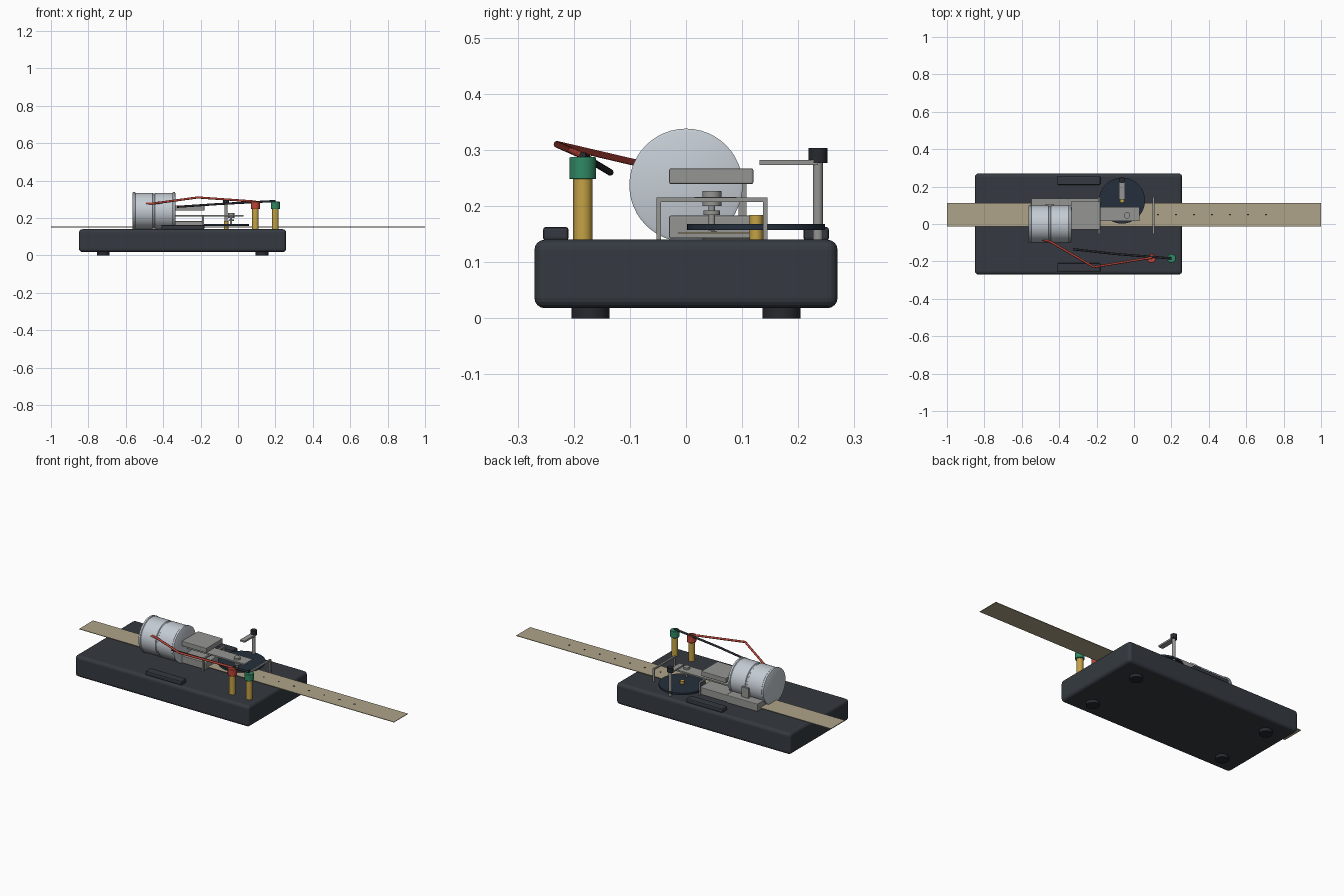
import bpy, math
from mathutils import Vector

if "Cube" in bpy.data.objects:
    bpy.data.objects.remove(bpy.data.objects["Cube"])


def mat(name, r, g, b):
    m = bpy.data.materials.new(name)
    m.diffuse_color = (r, g, b, 1)
    m.use_nodes = True
    m.node_tree.nodes["Principled BSDF"].inputs["Base Color"].default_value = m.diffuse_color
    return m


DARK = mat("charcoal", 0.035, 0.042, 0.052)
BLACK = mat("black", 0.02, 0.022, 0.028)
DISC = mat("carbon", 0.018, 0.028, 0.045)
PAPER = mat("paper", 0.42, 0.37, 0.25)
BRASS = mat("brass", 0.55, 0.36, 0.06)
RED = mat("red", 0.5, 0.06, 0.04)
GREEN = mat("green", 0.03, 0.25, 0.13)
SILVER = mat("silver", 0.55, 0.60, 0.65)
STEEL = mat("steel", 0.30, 0.30, 0.29)


def finish(o, name, m, bevel=0, segs=2):
    o.name = name
    o.data.materials.append(m)
    if bevel:
        b = o.modifiers.new("bevel", 'BEVEL')
        b.width, b.segments, b.limit_method = bevel, segs, 'ANGLE'
    return o


def box(name, x, y, z, m, bevel=0.0, segs=2):
    """Box from (min, max) pairs."""
    c = [(a + b) / 2 for a, b in (x, y, z)]
    bpy.ops.mesh.primitive_cube_add(size=1, location=c)
    o = bpy.context.object
    o.scale = [b - a for a, b in (x, y, z)]
    bpy.ops.object.transform_apply(location=False, rotation=False, scale=True)
    return finish(o, name, m, bevel, segs)


def cyl(name, x, y, z0, z1, r, m, bevel=0.0, n=32):
    bpy.ops.mesh.primitive_cylinder_add(vertices=n, radius=r, depth=z1 - z0,
                                        location=(x, y, (z0 + z1) / 2))
    bpy.ops.object.shade_smooth_by_angle()
    return finish(bpy.context.object, name, m, bevel)


def lathe_x(name, profile, centre, m, n=48):
    """Revolve (x, radius) points about an axis along x."""
    vs, fs = [], []
    for x, r in profile:
        for i in range(n):
            a = 2 * math.pi * i / n
            vs.append((x, centre[1] + r * math.cos(a), centre[2] + r * math.sin(a)))
    for k in range(len(profile) - 1):
        for i in range(n):
            j = (i + 1) % n
            fs.append((k * n + j, k * n + i, (k + 1) * n + i, (k + 1) * n + j))
    fs.append(list(range(n)))
    fs.append(list(range((len(profile) - 1) * n, len(profile) * n))[::-1])
    me = bpy.data.meshes.new(name)
    me.from_pydata(vs, [], fs)
    me.flip_normals()
    o = bpy.data.objects.new(name, me)
    bpy.context.collection.objects.link(o)
    bpy.context.view_layer.objects.active = o
    bpy.ops.object.select_all(action='DESELECT')
    o.select_set(True)
    bpy.ops.object.shade_smooth_by_angle()
    return finish(o, name, m)


def wire(name, pts, r, m):
    cu = bpy.data.curves.new(name, 'CURVE')
    cu.dimensions = '3D'
    cu.bevel_depth, cu.bevel_resolution, cu.use_fill_caps = r, 3, True
    s = cu.splines.new('POLY')
    s.points.add(len(pts) - 1)
    for p, c in zip(s.points, pts):
        p.co = (*c, 1)
    o = bpy.data.objects.new(name, cu)
    bpy.context.collection.objects.link(o)
    return finish(o, name, m)


# base block, feet and edge pads
box("base", (-0.85, 0.257), (-0.27, 0.27), (0.018, 0.14), DARK, 0.018, 4)
for x in (-0.72, 0.128):
    for y in (-0.17, 0.17):
        cyl("foot", x, y, 0, 0.022, 0.034, BLACK)
for y in (-0.232, 0.232):
    box("edge_pad", (-0.41, -0.18), (y - 0.023, y + 0.023), (0.138, 0.163), DARK, 0.006)

# paper tape with printed dots
box("tape", (-1, 1), (-0.013, 0.113), (0.1505, 0.1535), PAPER)
for i in range(7):
    cyl("tape_dot", 0.128 + i * 0.0963, 0.05, 0.153, 0.1545, 0.005, BLACK, n=12)

# wire-loop tape guides
for x in (-0.187, 0.105):
    box("guide_bar", (x - 0.005, x + 0.005), (-0.053, 0.145), (0.207, 0.215), STEEL)
    for y in (-0.049, 0.141):
        box("guide_leg", (x - 0.005, x + 0.005), (y - 0.004, y + 0.004), (0.138, 0.21), STEEL)

# coil drum, its cradle and back clip
lathe_x("coil", [(-0.565, 0.095), (-0.562, 0.101), (-0.552, 0.101), (-0.549, 0.098),
                 (-0.457, 0.098), (-0.454, 0.094), (-0.446, 0.094), (-0.443, 0.098),
                 (-0.351, 0.098), (-0.348, 0.101), (-0.338, 0.101), (-0.335, 0.095)],
        (0, 0, 0.237), SILVER)
box("coil_cradle", (-0.55, -0.35), (-0.03, 0.137), (0.138, 0.183), STEEL, 0.004)
box("coil_clip", (-0.472, -0.428), (0.094, 0.108), (0.18, 0.24), STEEL)

# magnet blocks with vibrating strip between them
box("upper_magnet", (-0.337, -0.18), (-0.03, 0.12), (0.239, 0.267), STEEL, 0.003)
box("lower_magnet", (-0.352, -0.182), (-0.03, 0.137), (0.142, 0.183), STEEL, 0.003)
box("vibrating_strip", (-0.34, 0.03), (0.015, 0.09), (0.208, 0.216), STEEL)

# striker screw on the strip
cyl("striker_nut", -0.037, 0.046, 0.2, 0.227, 0.017, STEEL, n=24)
cyl("striker_pin", -0.037, 0.046, 0.156, 0.21, 0.006, STEEL, n=16)
cyl("striker_collar", -0.037, 0.046, 0.184, 0.192, 0.015, STEEL, n=24)

# carbon disc and brass hub
cyl("carbon_disc", -0.064, 0.125, 0.157, 0.168, 0.123, DISC, n=64)
cyl("disc_hub", -0.064, 0.125, 0.14, 0.184, 0.012, BRASS)

# disc post with knob and overhanging arm
cyl("disc_post", -0.064, 0.235, 0.138, 0.28, 0.009, STEEL)
cyl("post_knob", -0.064, 0.235, 0.277, 0.303, 0.017, BLACK)
box("post_arm", (-0.079, -0.049), (0.131, 0.235), (0.273, 0.282), STEEL)

# terminals
for name, x, m in (("red", 0.093, RED), ("green", 0.2, GREEN)):
    cyl(name + "_terminal_post", x, -0.184, 0.138, 0.255, 0.017, BRASS)
    cyl(name + "_terminal_cap", x, -0.184, 0.248, 0.287, 0.024, m, 0.002)

# connecting wires
wire("red_wire", [(-0.49, -0.085, 0.278), (-0.45, -0.093, 0.278), (-0.215, -0.23, 0.31), (0.095, -0.18, 0.288)], 0.006, RED)
wire("dark_wire", [(-0.325, -0.135, 0.26), (-0.1, -0.16, 0.275), (0.2, -0.184, 0.291)], 0.006, BLACK)
